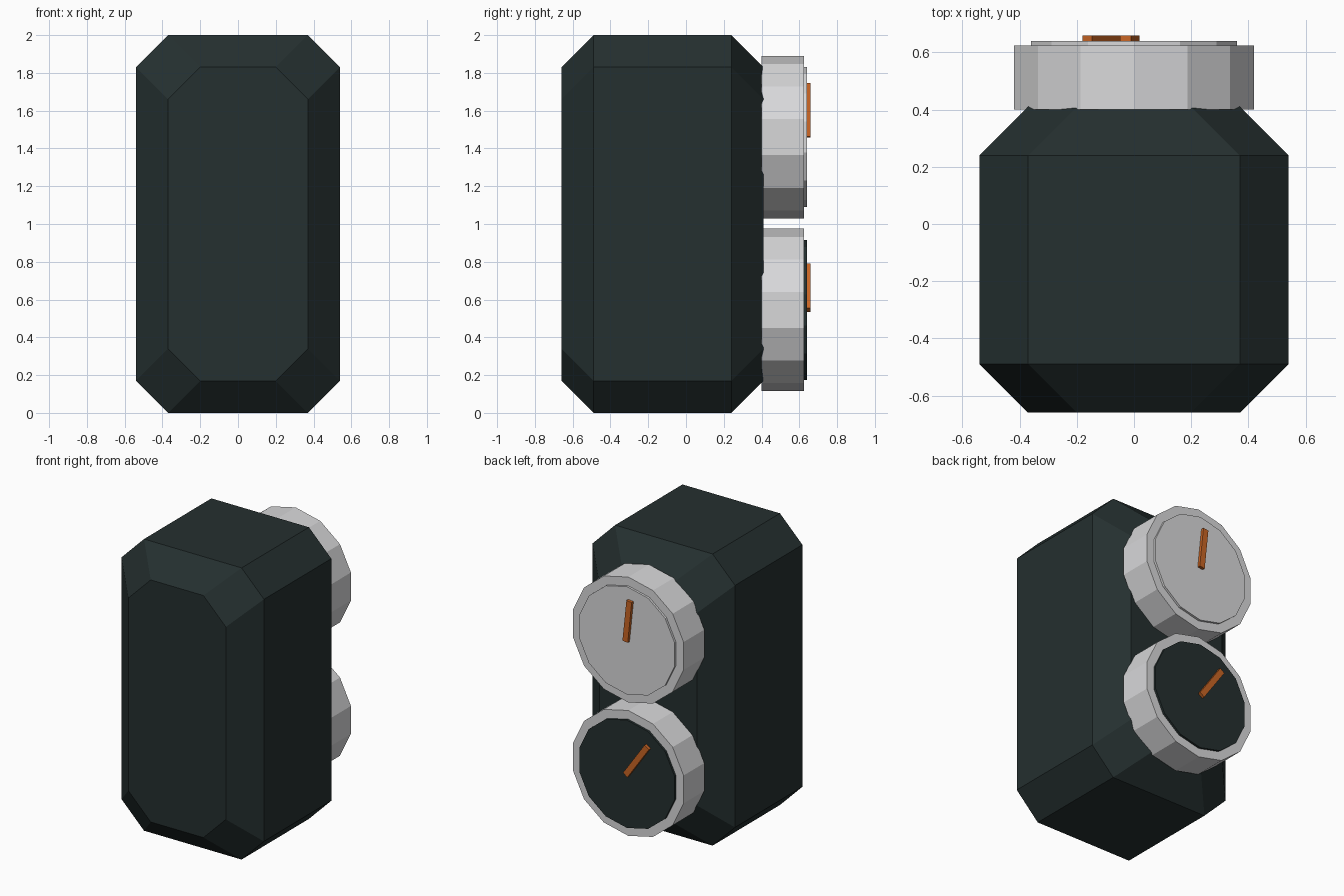
import bpy, math
from mathutils import Matrix, Vector

if "Cube" in bpy.data.objects:
    bpy.data.objects.remove(bpy.data.objects["Cube"])


def material(name, rgb):
    m = bpy.data.materials.new(name)
    m.diffuse_color = (*rgb, 1)
    m.use_nodes = True
    m.node_tree.nodes["Principled BSDF"].inputs["Base Color"].default_value = m.diffuse_color
    return m


DARK = material("dark_green_grey", (0.018, 0.029, 0.029))
GREY = material("light_grey", (0.69, 0.69, 0.70))
ORANGE = material("orange", (0.58, 0.13, 0.018))


def loft(name, rings, mat):
    """Join equal-length rings of points, running toward +y, and cap both ends."""
    n = len(rings[0])
    verts = [p for ring in rings for p in ring]
    faces = [tuple(range(n)), tuple(reversed(range(len(verts) - n, len(verts))))]
    for r in range(len(rings) - 1):
        a, b = r * n, (r + 1) * n
        for i in range(n):
            j = (i + 1) % n
            faces.append((a + j, a + i, b + i, b + j))
    mesh = bpy.data.meshes.new(name)
    mesh.from_pydata(verts, [], faces)
    mesh.materials.append(mat)
    mesh.update()
    obj = bpy.data.objects.new(name, mesh)
    bpy.context.collection.objects.link(obj)
    return obj


C = 0.17  # chamfer size


def octagon(y, inset):
    w, h = 0.54 - inset, 1.0 - inset
    pts = [(w - C, -h), (w, C - h), (w, h - C), (w - C, h),
           (C - w, h), (-w, h - C), (-w, C - h), (C - w, -h)]
    return [(x, y, z + 1) for x, z in pts]


def disc(name, z, radius, y0, y1, mat, sides=14):
    def ring(y):
        return [(radius * math.sin(t), y, z - radius * math.cos(t))
                for t in (2 * math.pi * i / sides for i in range(sides))]
    return loft(name, [ring(y0), ring(y1)], mat)


def pointer(name, z, degrees):
    # bar starting at the dial centre, leaning toward -x
    w, length = 0.02, 0.285
    turn = Matrix.Rotation(math.radians(-degrees), 3, 'Y')

    def ring(y):
        return [tuple(turn @ Vector((x, 0, h)) + Vector((0, y, z)))
                for x, h in ((-w, 0), (w, 0), (w, length), (-w, length))]
    return loft(name, [ring(0.635), ring(0.66)], ORANGE)


# chamfered body
loft("body", [octagon(-0.66, C), octagon(-0.49, 0), octagon(0.24, 0), octagon(0.41, C)], DARK)

# two dials on the back
for label, z, plate, angle in (("upper", 1.46, GREY, 6), ("lower", 0.545, DARK, 35)):
    disc(label + "_dial", z, 0.43, 0.40, 0.625, GREY)
    disc(label + "_dial_plate", z, 0.37, 0.62, 0.64, plate)
    pointer(label + "_pointer", z, angle)
